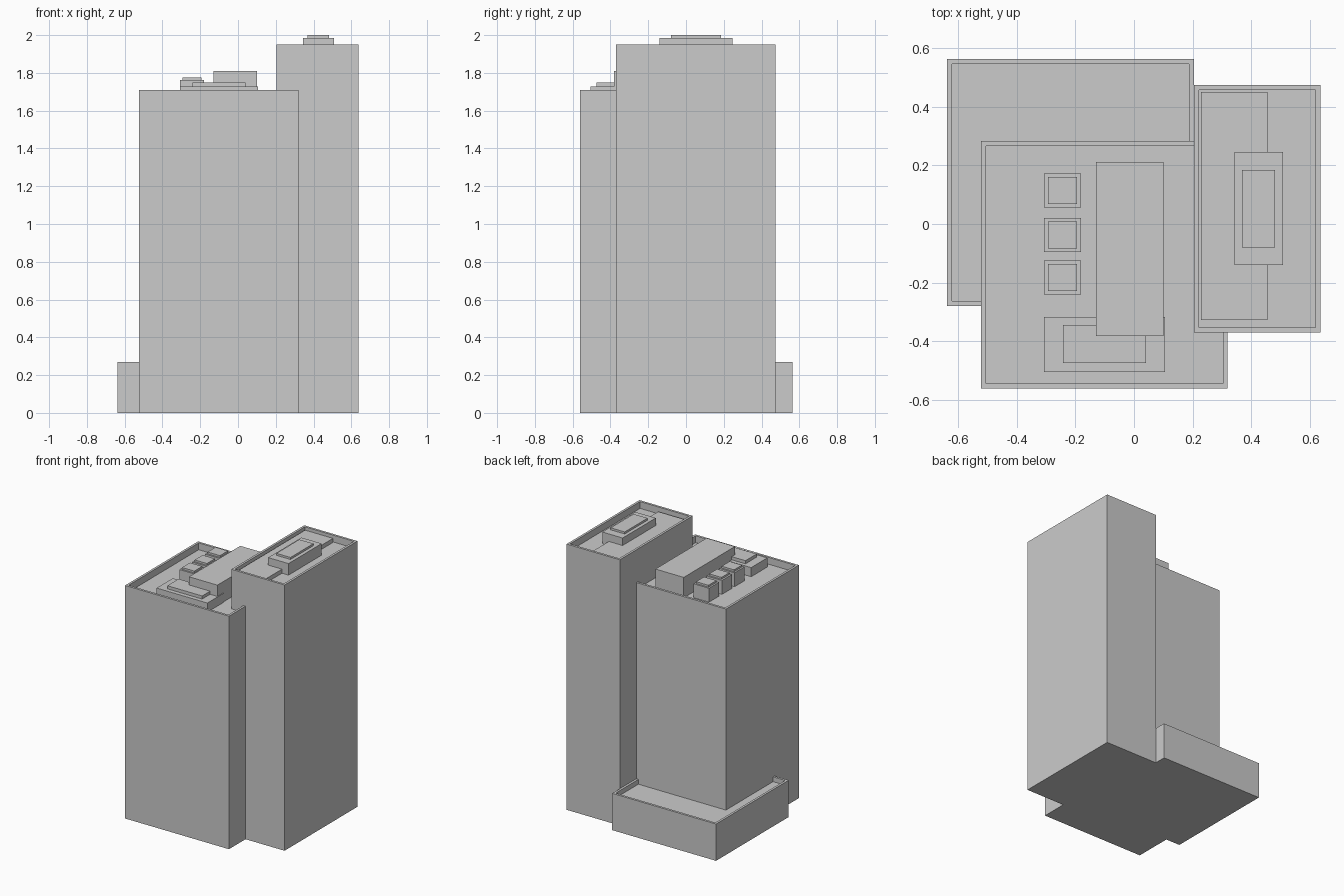
import bpy, bmesh
from mathutils import Vector

if "Cube" in bpy.data.objects:
    bpy.data.objects.remove(bpy.data.objects["Cube"])

WALL = 0.024  # parapet thickness


def box(name, x, y, z, recess=0.0):
    """Box from (min, max) ranges; recess sinks the roof behind a parapet."""
    bm = bmesh.new()
    bmesh.ops.create_cube(bm, size=1)
    for v in bm.verts:
        v.co = Vector([(r[0] + r[1]) / 2 + c * (r[1] - r[0])
                       for c, r in zip(v.co, (x, y, z))])
    if recess:
        bm.normal_update()
        top = max(bm.faces, key=lambda f: f.calc_center_median().z)
        bmesh.ops.inset_region(bm, faces=[top], thickness=WALL)
        floor = bmesh.ops.extrude_discrete_faces(bm, faces=[top])["faces"][0]
        bmesh.ops.translate(bm, verts=floor.verts, vec=(0, 0, -recess))
    bmesh.ops.recalc_face_normals(bm, faces=bm.faces)
    mesh = bpy.data.meshes.new(name)
    bm.to_mesh(mesh)
    bm.free()
    obj = bpy.data.objects.new(name, mesh)
    bpy.context.collection.objects.link(obj)
    return obj


# Main volumes with parapet roofs
box("podium", (-0.638, 0.205), (-0.28, 0.563), (0, 0.27), 0.035)
box("main_tower", (-0.523, 0.32), (-0.562, 0.284), (0, 1.71), 0.05)
box("tall_tower", (0.205, 0.637), (-0.37, 0.475), (0, 1.95), 0.05)

# Main tower roof: plant room and stepped front housing
R = 1.66
box("plant_room", (-0.13, 0.10), (-0.382, 0.212), (R, 1.81))
box("front_housing", (-0.307, 0.105), (-0.505, -0.317), (R, 1.727))
box("front_housing_cap", (-0.242, 0.041), (-0.474, -0.344), (1.727, 1.75))

# Row of three cooling units with caps
for i, cy in enumerate((-0.183, -0.037, 0.114)):
    box(f"cooling_unit_{i + 1}", (-0.307, -0.181), (cy - 0.058, cy + 0.058), (R, 1.762))
    box(f"cooling_unit_cap_{i + 1}", (-0.294, -0.194), (cy - 0.046, cy + 0.046), (1.762, 1.776))

# Tall tower roof: raised deck and stepped lift housing
box("roof_deck", (0.229, 0.455), (-0.327, 0.451), (1.90, 1.93))
box("lift_housing", (0.343, 0.508), (-0.14, 0.245), (1.90, 1.985))
box("lift_housing_cap", (0.368, 0.482), (-0.08, 0.185), (1.985, 2.0))
